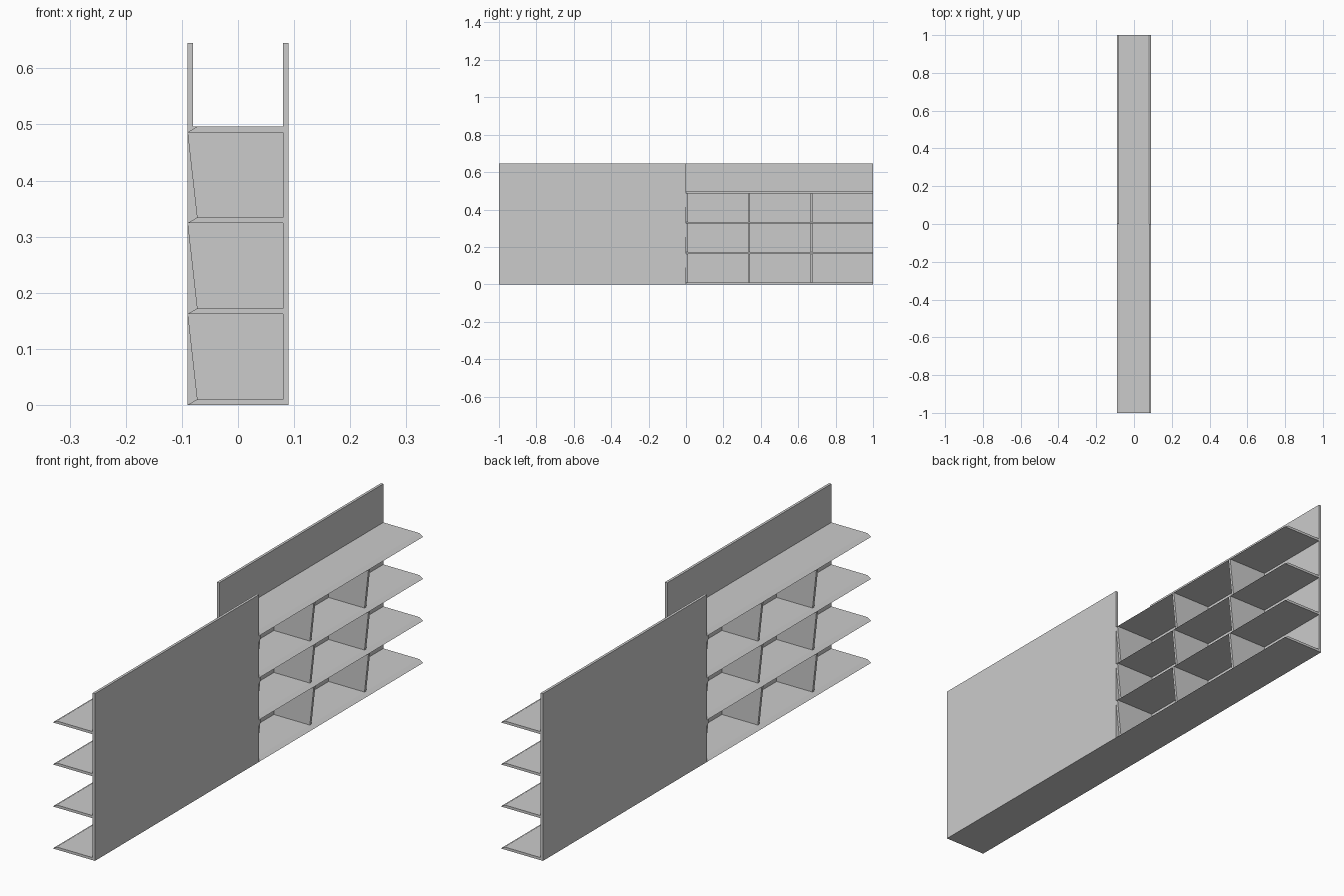
import bpy

if "Cube" in bpy.data.objects:
    bpy.data.objects.remove(bpy.data.objects["Cube"])

HEIGHT = 0.645
PITCH = 0.162      # shelf spacing
T = 0.01           # board thickness
BACK, INNER, FRONT, LIP = -0.09, -0.08, 0.09, 0.073


def extrude_profile(name, profile, y0, y1, turned):
    """Extrude an x-z profile along y; turned units are rotated half a turn about z."""
    s = -1 if turned else 1
    n = len(profile)
    verts = [(s * x, s * y, z) for y in (y0, y1) for x, z in profile]
    faces = [tuple(range(n)), tuple(range(2 * n - 1, n - 1, -1))]
    faces += [(i, i + n, (i + 1) % n + n, (i + 1) % n) for i in range(n)]
    mesh = bpy.data.meshes.new(name)
    mesh.from_pydata(verts, [], faces)
    obj = bpy.data.objects.new(name, mesh)
    bpy.context.collection.objects.link(obj)
    return obj


for turned, side in ((False, "right"), (True, "left")):
    # tall back panel
    extrude_profile(f"back_panel_{side}",
                    [(BACK, 0), (INNER, 0), (INNER, HEIGHT), (BACK, HEIGHT)],
                    0, 1, turned)

    # four shelves with a sloped front edge
    for level in range(4):
        bottom = level * PITCH
        top = bottom + T
        extrude_profile(f"shelf_{side}_{level + 1}",
                        [(INNER, bottom), (FRONT, bottom), (LIP, top), (INNER, top)],
                        0, 1, turned)

    # upright dividers with a raked front edge, three per bay row
    for level in range(3):
        low, high = level * PITCH + T, (level + 1) * PITCH
        for col in range(3):
            y = col / 3
            extrude_profile(f"divider_{side}_{level + 1}_{col + 1}",
                            [(INNER, low), (LIP, low), (FRONT, high), (INNER, high)],
                            y, y + T, turned)
